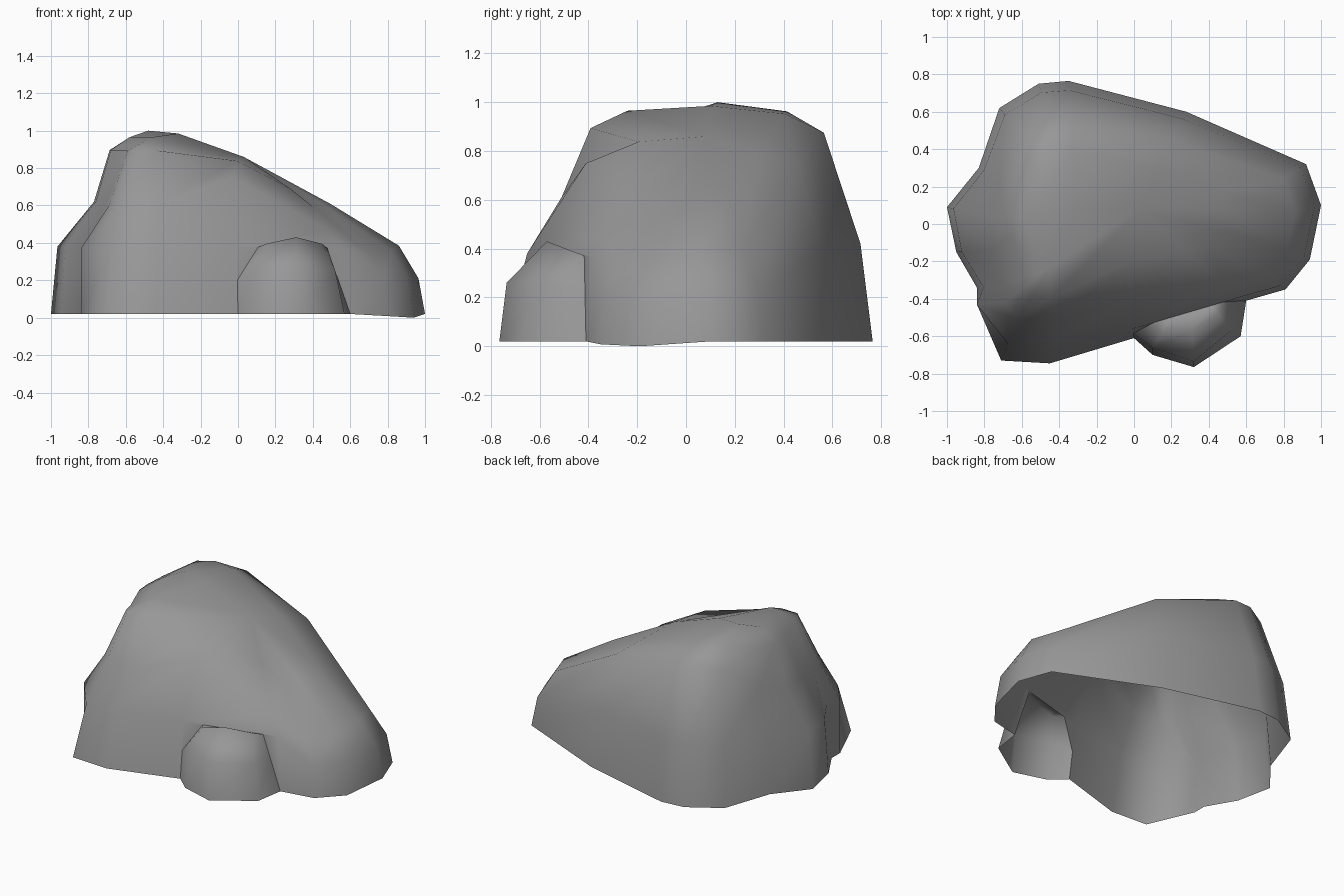
import bpy, bmesh
from mathutils import Vector

if "Cube" in bpy.data.objects:
    bpy.data.objects.remove(bpy.data.objects["Cube"])

stone = bpy.data.materials.new("dark_stone")
stone.diffuse_color = (.31, .31, .31, 1)
stone.use_nodes = True
stone.node_tree.nodes["Principled BSDF"].inputs["Base Color"].default_value = stone.diffuse_color


def loft(name, rings, closed, skip=(), cap=(), extra=()):
    """Skin a stack of rings into one smooth shell, open underneath."""
    bm = bmesh.new()
    rows = [[bm.verts.new(p) for p in ring] for ring in rings]
    n = len(rings[0])
    for k in range(len(rows) - 1):
        for i in range(n if closed else n - 1):
            if (k, i) not in skip:
                j = (i + 1) % n
                bm.faces.new((rows[k][i], rows[k][j], rows[k + 1][j], rows[k + 1][i]))
    if cap:
        bm.faces.new([rows[-1][i] for i in cap])
    for tri in extra:
        bm.faces.new([bm.verts.new(p) for p in tri])
    bmesh.ops.remove_doubles(bm, verts=bm.verts, dist=0.0005)
    for f in bm.faces:
        f.smooth = True
    mesh = bpy.data.meshes.new(name)
    bm.to_mesh(mesh)
    bm.free()
    mesh.materials.append(stone)
    ob = bpy.data.objects.new(name, mesh)
    bpy.context.collection.objects.link(ob)
    return ob


# Boulder: ground outline, counter-clockwise from the right tip
ground = [(1, .1), (.92, .32), (.28, .6), (-.35, .765), (-.51, .75), (-.72, .62),
          (-.83, .3), (-1, .09), (-.95, -.15), (-.84, -.34), (-.84, -.43), (-.71, -.73),
          (-.45, -.745), (0, -.61), (.6, -.41), (.81, -.35), (.94, -.19)]
base = [Vector((x, y, .02)) for x, y in ground]
base[15].z, base[16].z = .008, 0

# Boulder: shoulder where the walls turn into the sloping top
shoulder = [Vector(p) for p in (
    (.86, .06, .385), (.8, .24, .385), (.2, .45, .74), (-.33, .565, .875),
    (-.45, .56, .875), (-.6, .48, .86), (-.72, .25, .7), (-.77, .04, .62),
    (-.76, -.14, .62), (-.7, -.33, .62), (-.69, -.42, .6), (-.62, -.51, .6),
    (-.42, -.51, .61), (-.03, -.41, .75), (.48, -.33, .47), (.7, -.27, .35),
    (.82, -.13, .36))]

# Boulder: wall ring between ground and shoulder
wall_z = [.21, .21, .4, .42, .42, .42, .4, .38, .38, .37, .37, .35, .38, .38, .37, .21, .21]
wall = []
for i, z in enumerate(wall_z):
    t = {7: .15, 8: .15, 10: 0, 11: .4, 12: .4}.get(i, .25)
    p = base[i].lerp(shoulder[i], t)
    p.z = z
    wall.append(p)

# Boulder: summit points and the rounded ring just below them
slope, back, peak, crest, front = (Vector(p) for p in (
    (.03, .08, .86), (-.32, .1, .985), (-.48, .13, 1), (-.58, .02, .965), (-.46, -.24, .965)))
summit = [slope] * 3 + [back] + [peak] * 2 + [crest] * 3 + [front] * 4 + [slope] * 4
brow = []
for i, (s, t) in enumerate(zip(shoulder, summit)):
    p = s.lerp(t, .34 if 3 <= i <= 5 else .44)
    rise = .7 if 3 <= i <= 5 else .8 if 6 <= i <= 13 else .56 if i == 14 else .47
    p.z = s.z + (t.z - s.z) * rise
    brow.append(p)

# Arched opening in the front wall where the small rock joins
low_l, low_r = base[13], base[14]
top_l, top_r = wall[13].lerp(wall[14], .2), wall[13].lerp(wall[14], .84)
mid_l, mid_r = low_l.lerp(wall[13], .5), low_r.lerp(top_r, .6)
loft("boulder", [base, wall, shoulder, brow, summit], True, skip={(0, 13)},
     cap=(2, 3, 4, 6, 9),
     extra=[(mid_l, top_l, wall[13]), (low_r, wall[14], top_r)])

# Small rock against the front
loft("small_rock", [
    [low_l, (.1, -.7, .02), (.32, -.765, .02), (.57, -.6, .02), low_r],
    [mid_l, (.1, -.66, .26), (.32, -.735, .26), (.52, -.57, .25), mid_r],
    [top_l, (.15, -.59, .395), (.31, -.57, .43), (.45, -.48, .395), top_r],
    [top_l, top_l.lerp(top_r, .2), top_l.lerp(top_r, .5), top_l.lerp(top_r, .8), top_r],
], False)
